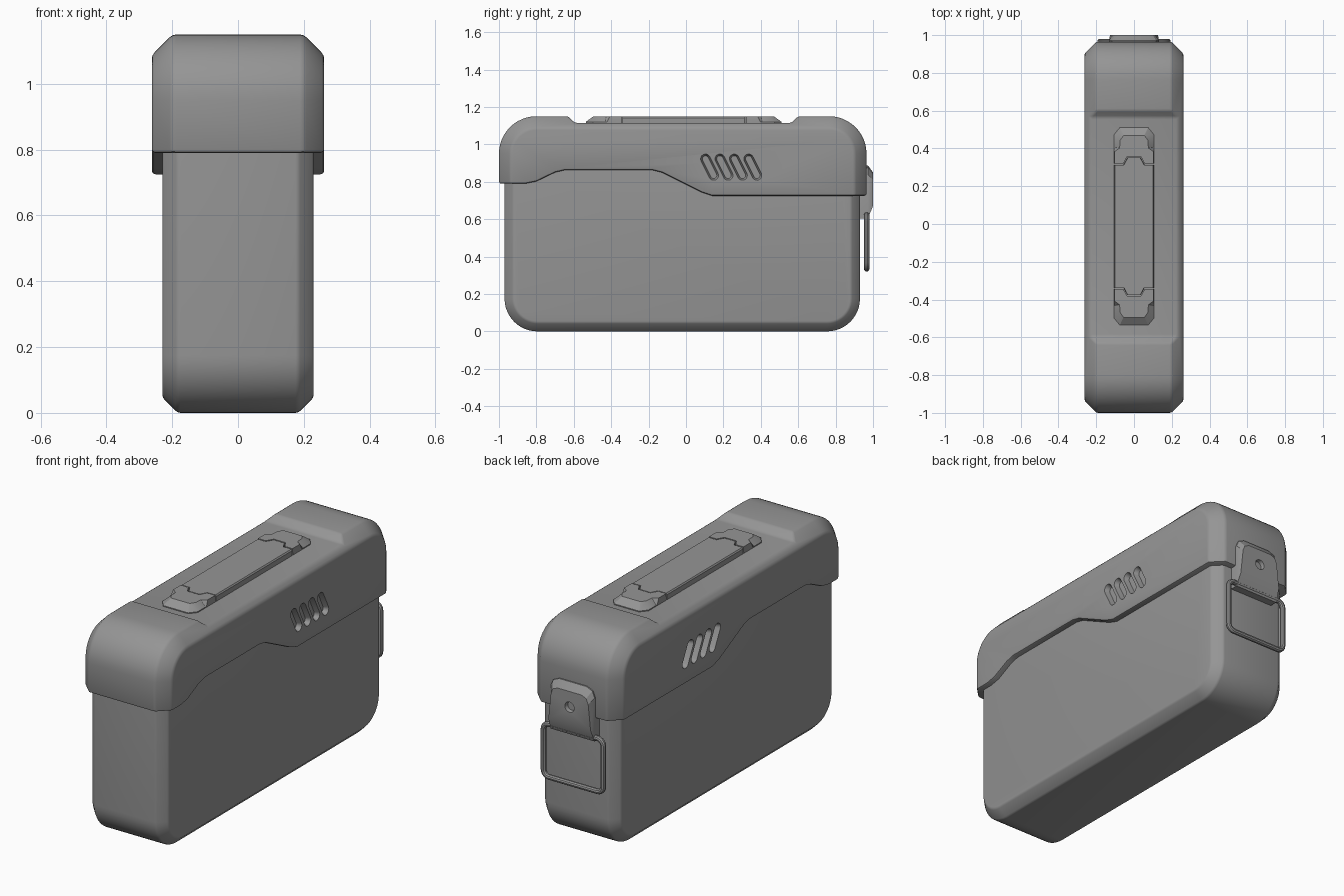
import bpy, bmesh
from math import sin, cos, pi, radians, atan2

if "Cube" in bpy.data.objects:
    bpy.data.objects.remove(bpy.data.objects["Cube"])

# one dark grey paint for every part
paint = bpy.data.materials.new("dark_grey")
paint.diffuse_color = (0.3, 0.3, 0.3, 1)
paint.use_nodes = True
paint.node_tree.nodes["Principled BSDF"].inputs["Base Color"].default_value = paint.diffuse_color


def loft(name, loops):
    """Closed solid skinned through loops of matching 3D points."""
    bm = bmesh.new()
    rings = [[bm.verts.new(p) for p in lp] for lp in loops]
    n = len(rings[0])
    for a, b in zip(rings, rings[1:]):
        for i in range(n):
            j = (i + 1) % n
            bm.faces.new((a[i], a[j], b[j], b[i]))
    bm.faces.new(rings[0])
    bm.faces.new(rings[-1])
    bmesh.ops.recalc_face_normals(bm, faces=bm.faces[:])
    me = bpy.data.meshes.new(name)
    bm.to_mesh(me)
    bm.free()
    me.materials.append(paint)
    ob = bpy.data.objects.new(name, me)
    bpy.context.collection.objects.link(ob)
    return ob


def activate(ob):
    bpy.ops.object.select_all(action='DESELECT')
    ob.select_set(True)
    bpy.context.view_layer.objects.active = ob


def smooth(ob):
    activate(ob)
    bpy.ops.object.shade_smooth_by_angle(angle=radians(28))


def bevel(ob, width, seg=2, clamp=True):
    activate(ob)
    m = ob.modifiers.new("bevel", 'BEVEL')
    m.width, m.segments, m.use_clamp_overlap = width, seg, clamp
    m.limit_method, m.angle_limit = 'ANGLE', radians(38)
    bpy.ops.object.modifier_apply(modifier=m.name)


def cut(ob, cutter):
    cutter.hide_render = True
    activate(ob)
    m = ob.modifiers.new("cut", 'BOOLEAN')
    m.operation, m.object, m.solver = 'DIFFERENCE', cutter, 'EXACT'
    bpy.ops.object.modifier_apply(modifier=m.name)
    bpy.data.objects.remove(cutter)


def merge_close(ob, dist):
    bm = bmesh.new()
    bm.from_mesh(ob.data)
    bmesh.ops.remove_doubles(bm, verts=bm.verts[:], dist=dist)
    bm.to_mesh(ob.data)
    bm.free()


def round_rect(x, y0, y1, z0, z1, r, d=0.0, n=12):
    pts = []
    for k, (cy, cz) in enumerate(((y1 - r, z1 - r), (y0 + r, z1 - r),
                                  (y0 + r, z0 + r), (y1 - r, z0 + r))):
        for i in range(n + 1):
            a = pi / 2 * (k + i / n)
            pts.append((x, cy + (r - d) * cos(a), cz + (r - d) * sin(a)))
    return pts


def shell(name, w, c, *rect):
    """Rounded box across x with chamfered side rims."""
    return loft(name, [round_rect(-w, *rect, c), round_rect(c - w, *rect),
                       round_rect(w - c, *rect), round_rect(w, *rect, c)])


def prism_x(name, pts, x0, x1):
    return loft(name, [[(x, y, z) for y, z in pts] for x in (x0, x1)])


# main box
body = shell("box_body", 0.23, 0.047, -0.97, 0.93, 0.0, 1.05, 0.175)
bevel(body, 0.008)
smooth(body)

# lid with wavy lower edge and shallow top recess
lid = shell("lid", 0.262, 0.063, -1.0, 0.965, 0.25, 1.15, 0.2)
wave = [(-1.3, 0.1), (-1.3, 0.79), (-0.86, 0.79), (-0.80, 0.802), (-0.70, 0.85),
        (-0.65, 0.862), (-0.18, 0.862), (-0.13, 0.85), (0.08, 0.745),
        (0.14, 0.725), (1.3, 0.725), (1.3, 0.1)]
cut(lid, prism_x("wave_cutter", wave, -0.5, 0.5))
notch = [(-0.73, 1.25), (-0.595, 1.115), (0.565, 1.115), (0.70, 1.25)]
cut(lid, prism_x("recess_cutter", notch, -0.5, 0.5))
merge_close(lid, 0.005)
bevel(lid, 0.011, 2, False)

# slanted vent slots on both sides of the lid
for side in (-1, 1):
    for i in range(4):
        (ya, za), (yb, zb) = (0.104, 0.922), (0.148, 0.834)
        t = atan2(zb - za, yb - ya)

        def slot(r):
            out = []
            for cy, cz, s in ((yb, zb, t - pi / 2), (ya, za, t + pi / 2)):
                out += [(cy + i * 0.077 + r * cos(s + pi * k / 8),
                         cz + r * sin(s + pi * k / 8)) for k in range(9)]
            return out
        loops = [[(side * x, y, z) for y, z in slot(r)]
                 for x, r in ((0.235, 0.017), (0.25, 0.022), (0.29, 0.036))]
        cut(lid, loft("vent_cutter", loops))
smooth(lid)

# carry handle: notched end mounts and grip bar, centred slightly forward
YC = -0.0125


def half_sym(half):
    return half + [(-x, y) for x, y in reversed(half)]


inner = [(0.036, 0.37), (0.057, 0.332)]
for s, label in ((1, "back"), (-1, "front")):
    base = half_sym(inner + [(0.106, 0.332), (0.106, 0.41), (0.106, 0.42),
                             (0.106, 0.485), (0.075, 0.523)])
    top = half_sym(inner + [(0.104, 0.332), (0.104, 0.395), (0.076, 0.415),
                            (0.074, 0.455), (0.055, 0.482)])
    mount = loft("handle_mount_" + label,
                 [[(x, YC + s * y, z) for x, y in lp]
                  for lp, z in ((base, 1.10), (base, 1.12), (top, 1.15))])
    smooth(mount)

ends = half_sym([(0.106, 0.326), (0.055, 0.326), (0.034, 0.364)])
outline = ends + [(x, -y) for x, y in reversed(ends)]
grip = loft("handle_grip", [[(x * k, YC + y, z) for x, y in outline]
                            for z, k in ((1.105, 1), (1.142, 1), (1.149, 0.95))])
smooth(grip)


# latch plate on the back, with round dimple
def latch_loop(y, w, wb, zb, zt, c):
    half = [(wb, zb), (w, zt - c), (w - c * 0.3, zt - c * 0.3), (w - c, zt)]
    return [(x, y, z) for x, z in half_sym(half)]


latch = loft("latch_plate", [latch_loop(0.92, 0.132, 0.132, 0.603, 0.888, 0.05),
                             latch_loop(0.972, 0.132, 0.132, 0.603, 0.888, 0.05),
                             latch_loop(1.0, 0.112, 0.127, 0.67, 0.85, 0.04)])
dimple = [[(r * cos(2 * pi * k / 24), y, 0.765 + r * sin(2 * pi * k / 24))
           for k in range(24)] for y, r in ((0.98, 0.024), (1.02, 0.032))]
cut(latch, loft("dimple_cutter", dimple))
smooth(latch)

# wire bail hanging from the latch
cu = bpy.data.curves.new("latch_wire", 'CURVE')
cu.dimensions = '3D'
cu.bevel_depth, cu.bevel_resolution = 0.0145, 3
path = round_rect(0.966, -0.18, 0.18, 0.334, 0.622, 0.035, 0, 5)
sp = cu.splines.new('POLY')
sp.points.add(len(path) - 1)
for p, (y, x, z) in zip(sp.points, path):
    p.co = (x, y, z, 1)
sp.use_cyclic_u = True
cu.materials.append(paint)
wire = bpy.data.objects.new("latch_wire", cu)
bpy.context.collection.objects.link(wire)
activate(wire)
bpy.ops.object.convert(target='MESH')
smooth(bpy.context.object)
